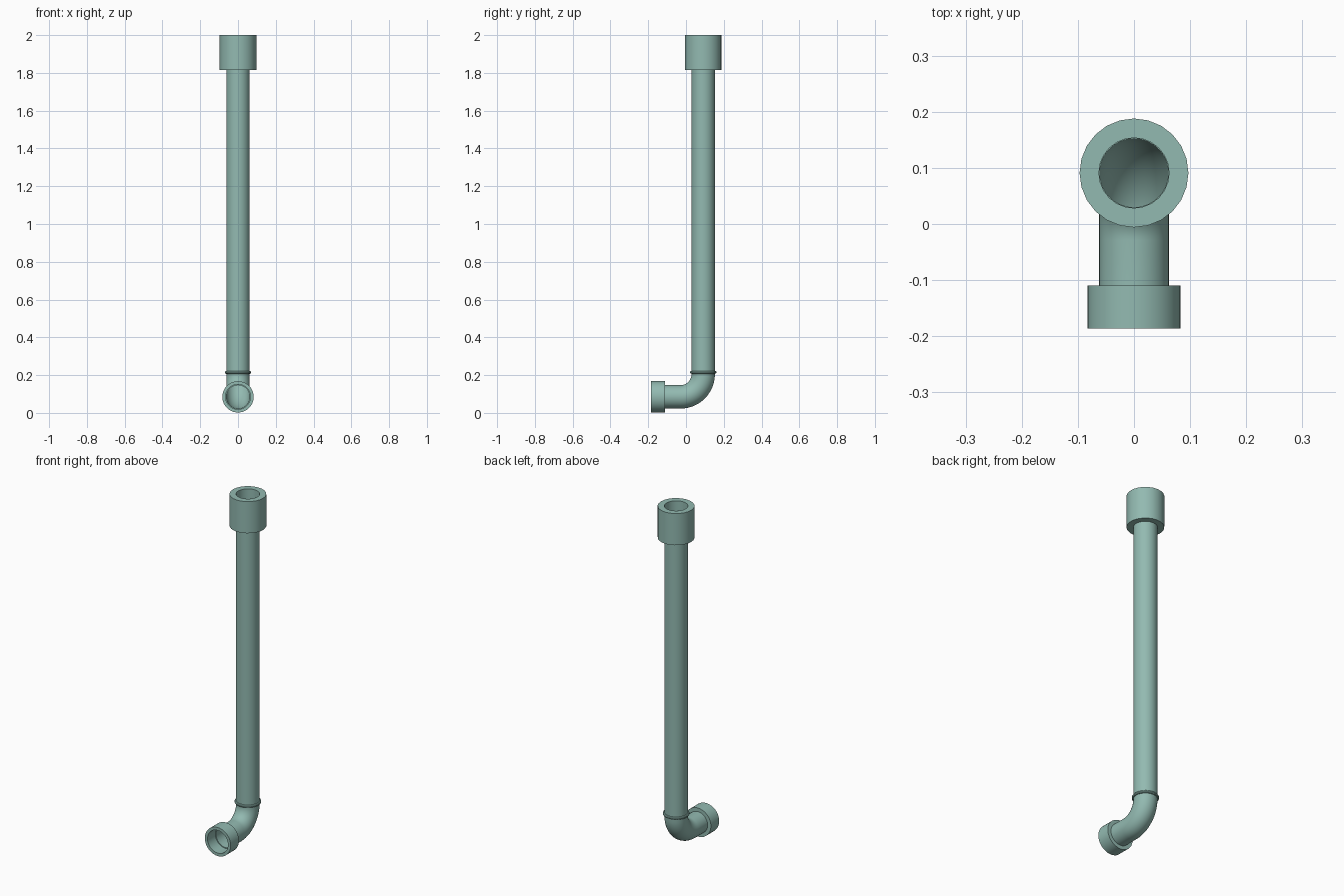
import bpy, bmesh, math
from mathutils import Vector, Matrix

old = bpy.data.objects.get("Cube")
if old:
    bpy.data.objects.remove(old, do_unlink=True)

AXIS_Y = 0.091      # upright pipe axis
AXIS_Z = 0.085      # outlet axis
PIPE_R = 0.062
BEND_R = 0.12

# Single pale green paint
paint = bpy.data.materials.new("pale_green_paint")
paint.use_nodes = True
COLOUR = (0.29, 0.49, 0.44, 1)
paint.diffuse_color = COLOUR
paint.node_tree.nodes["Principled BSDF"].inputs["Base Color"].default_value = COLOUR


def finish(name, bm):
    bmesh.ops.recalc_face_normals(bm, faces=bm.faces)
    mesh = bpy.data.meshes.new(name)
    bm.to_mesh(mesh)
    bm.free()
    mesh.materials.append(paint)
    obj = bpy.data.objects.new(name, mesh)
    bpy.context.collection.objects.link(obj)
    bpy.ops.object.select_all(action='DESELECT')
    obj.select_set(True)
    bpy.context.view_layer.objects.active = obj
    bpy.ops.object.shade_smooth_by_angle(angle=math.radians(35))
    return obj


def bridge(bm, rings, closed):
    """Join successive rings of vertices with quads."""
    n = len(rings[0])
    for k in range(len(rings) if closed else len(rings) - 1):
        a, b = rings[k], rings[(k + 1) % len(rings)]
        for i in range(n):
            j = (i + 1) % n
            bm.faces.new((a[i], a[j], b[j], b[i]))


def lathe(name, profile, matrix, sides):
    """Turn a closed (radius, height) profile around local z."""
    bm = bmesh.new()
    turns = [math.tau * i / sides for i in range(sides)]
    rings = [[bm.verts.new((r * math.cos(t), r * math.sin(t), h)) for t in turns]
             for r, h in profile]
    bridge(bm, rings, True)
    bm.transform(matrix)
    return finish(name, bm)


def tube(name, path, radius, sides=40):
    """Sweep a circle along (y, z, tilt) stations in the middle plane."""
    bm = bmesh.new()
    rings = []
    for y, z, tilt in path:
        across = Vector((0, -math.sin(tilt), math.cos(tilt)))
        ring = []
        for i in range(sides):
            t = math.tau * i / sides
            ring.append(bm.verts.new(Vector((0, y, z)) + radius * (
                math.cos(t) * Vector((1, 0, 0)) + math.sin(t) * across)))
        rings.append(ring)
    bridge(bm, rings, False)
    return finish(name, bm)


upright = Matrix.Translation((0, AXIS_Y, 0))
forward = Matrix.Translation((0, 0, AXIS_Z)) @ Matrix.Rotation(math.radians(90), 4, 'X')

# Upright pipe
bend_top = AXIS_Z + BEND_R
tube("upright_pipe", [(AXIS_Y, bend_top, math.pi / 2), (AXIS_Y, 2.0, math.pi / 2)], PIPE_R)

# Elbow with its short straight outlet
STEPS = 14
elbow = [(-0.112, AXIS_Z, 0)]
for s in range(STEPS + 1):
    a = math.pi / 2 * s / STEPS
    elbow.append((AXIS_Y - BEND_R + BEND_R * math.sin(a),
                  bend_top - BEND_R * math.cos(a), a))
tube("elbow", elbow, PIPE_R)

# Joint bead between elbow and upright
lathe("joint_bead", [(0.061, 0.207), (0.067, 0.208), (0.070, 0.212),
                     (0.070, 0.217), (0.067, 0.221), (0.061, 0.222)], upright, 40)

# Top collar
lathe("top_collar", [(0.0625, 1.816), (0.097, 1.816), (0.097, 2.0), (0.0625, 2.0)],
      upright, 24)

# Outlet socket, bored slightly wider than the pipe
lathe("outlet_socket", [(0.0615, 0.110), (0.083, 0.110), (0.083, 0.186),
                        (0.066, 0.186), (0.066, 0.114), (0.0615, 0.114)], forward, 40)
